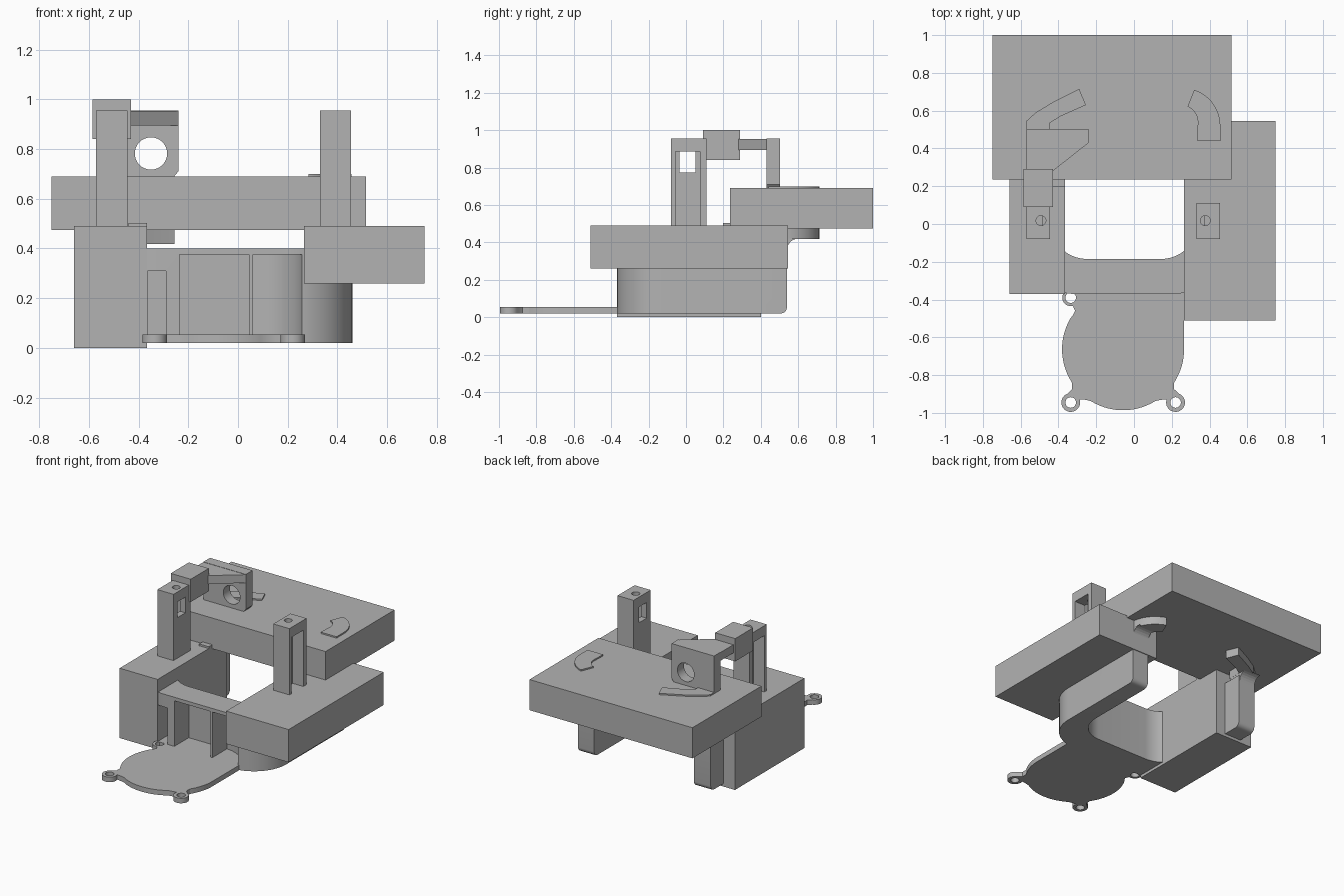
import bpy, bmesh, math
from mathutils import Vector

if "Cube" in bpy.data.objects:
    bpy.data.objects.remove(bpy.data.objects["Cube"])

grey = bpy.data.materials.new("plain_grey")
grey.diffuse_color = (0.45, 0.45, 0.45, 1)
grey.use_nodes = True
grey.node_tree.nodes["Principled BSDF"].inputs["Base Color"].default_value = grey.diffuse_color


def arc(cx, cy, r, a0, a1, n=14):
    return [(cx + r * math.cos(math.radians(a0 + (a1 - a0) * i / n)),
             cy + r * math.sin(math.radians(a0 + (a1 - a0) * i / n))) for i in range(n + 1)]


def prism(name, pts, lo, hi, axis="z", round_ends=None):
    """Extrude a closed outline along an axis."""
    place = {"z": lambda a, b, c: (a, b, c),
             "x": lambda a, b, c: (c, a, b),
             "y": lambda a, b, c: (a, c, b)}[axis]
    bm = bmesh.new()
    base = bm.faces.new([bm.verts.new(place(a, b, lo)) for a, b in pts])
    ext = bmesh.ops.extrude_face_region(bm, geom=[base])
    shift = Vector(place(0, 0, hi - lo))
    for v in ext["geom"]:
        if isinstance(v, bmesh.types.BMVert):
            v.co += shift
    bmesh.ops.recalc_face_normals(bm, faces=bm.faces)
    if round_ends:
        edges = [e for e in bm.edges if all(round_ends(v.co) for v in e.verts)]
        bmesh.ops.bevel(bm, geom=edges, offset=0.035, segments=5, profile=0.5, affect="EDGES")
    me = bpy.data.meshes.new(name)
    bm.to_mesh(me)
    bm.free()
    me.materials.append(grey)
    ob = bpy.data.objects.new(name, me)
    bpy.context.collection.objects.link(ob)
    return ob


def box(name, x0, x1, y0, y1, z0, z1):
    return prism(name, [(x0, y0), (x1, y0), (x1, y1), (x0, y1)], z0, z1)


def cut(ob, *cutters):
    for c in cutters:
        m = ob.modifiers.new("cut", "BOOLEAN")
        m.operation, m.solver, m.object = "DIFFERENCE", "EXACT", c
        bpy.context.view_layer.objects.active = ob
        bpy.ops.object.modifier_apply(modifier=m.name)
        bpy.data.objects.remove(c)
    return ob


def hole(x, y, r, lo, hi, axis="z"):
    return prism("cutter", arc(x, y, r, 0, 348.75, 31), lo, hi, axis)


def smooth(ob):
    bpy.ops.object.select_all(action="DESELECT")
    ob.select_set(True)
    bpy.context.view_layer.objects.active = ob
    bpy.ops.object.shade_smooth_by_angle(angle=math.radians(30))


# Main blocks
box("rear_slab", -0.75, 0.515, 0.235, 1.0, 0.475, 0.69)
box("left_block", -0.66, -0.365, -0.37, 0.40, 0.0, 0.49)
box("right_block", 0.265, 0.75, -0.51, 0.545, 0.26, 0.49)
box("left_block_lip", -0.44, -0.365, 0.197, 0.30, 0.40, 0.503)

# U-shaped air duct with an open front
outline = ([(-0.57, 0.54)] + arc(-0.32, -0.12, 0.25, 180, 270) + arc(0.21, -0.12, 0.25, 270, 360)
           + [(0.46, 0.54), (0.335, 0.54)] + arc(0.145, 0.005, 0.19, 360, 270)
           + arc(-0.25, 0.005, 0.19, 270, 180) + [(-0.44, 0.54)])
duct = prism("air_duct", outline, 0.02, 0.40,
             round_ends=lambda co: co.y > 0.53 and co.z < 0.03)
cut(duct,
    box("cutter", -0.235, 0.045, -0.45, -0.21, 0.055, 0.375),
    prism("cutter", [(0.06, -0.45), (0.262, -0.45)] + arc(0.06, -0.412, 0.202, 0, 90), 0.055, 0.375),
    box("cutter", -0.364, -0.29, -0.45, -0.23, 0.055, 0.31))

# Fan plate with three mounting ears
cx, cy, r = -0.058, -0.663, 0.323
ears = [(-0.335, -0.39), (-0.335, -0.945), (0.22, -0.945)]
plate = prism("fan_plate",
              arc(*ears[0], 0.045, 30, 285) + [(-0.312, -0.46), (-0.322, -0.48)]
              + arc(cx, cy, r, 150, 213) + [(-0.328, -0.875)]
              + arc(*ears[1], 0.05, 110, 380) + [(-0.262, -0.93)]
              + arc(cx, cy, r, 238, 302) + [(0.150, -0.93)]
              + arc(*ears[2], 0.05, 160, 430) + [(0.213, -0.875)]
              + arc(cx, cy, r, 327, 360) + [(0.265, -0.365)], 0.02, 0.055)
cut(plate, *[hole(x, y, 0.028, 0, 0.1) for x, y in ears])

# Posts: outer slot, inner window and a screw hole in the top
MID = -0.0575
for side, name in ((-1, "left_post"), (1, "right_post")):
    def span(a, b):
        return sorted((MID + side * a, MID + side * b))
    post = box(name, *span(0.3875, 0.5125), -0.08, 0.11, 0.485, 0.955)
    cut(post,
        box("cutter", *span(0.43, 0.55), -0.055, 0.075, 0.40, 0.885),
        box("cutter", *span(0.35, 0.45), -0.035, 0.052, 0.775, 0.885),
        hole(MID + side * 0.435, 0.018, 0.026, 0.86, 1.0))
    smooth(post)

# Sensor bracket: cube, flat arm and drilled upright plate
box("bracket_cube", -0.585, -0.43, 0.09, 0.29, 0.84, 1.0)
prism("bracket_arm", [(-0.57, 0.28), (-0.43, 0.28), (-0.24, 0.43), (-0.24, 0.46), (-0.57, 0.46)],
      0.895, 0.953)
upright = prism("bracket_plate", [(-0.57, 0.68), (-0.265, 0.68), (-0.24, 0.71), (-0.24, 0.955),
                                  (-0.57, 0.955)], 0.43, 0.503, "y")
cut(upright, hole(-0.35, 0.782, 0.065, 0.3, 0.6, "y"))

# Risers and curved nozzles at the duct ends
left_nozzle = prism("left_nozzle", [(-0.57, 0.44), (-0.445, 0.44), (-0.445, 0.535), (-0.39, 0.57),
                                    (-0.255, 0.63), (-0.29, 0.715), (-0.43, 0.645), (-0.52, 0.59),
                                    (-0.57, 0.545)], 0.418, 0.70)
right_nozzle = prism("right_nozzle", [(0.335, 0.44), (0.457, 0.44)]
                     + arc(0.257, 0.52, 0.20, 0, 72) + arc(0.25, 0.54, 0.088, 68, 0), 0.418, 0.70)
for name, x0 in (("left_riser", -0.57), ("right_riser", 0.335)):
    box(name, x0, x0 + 0.124, 0.44, 0.54, 0.39, 0.60)
    prism(name + "_fillet", [(0.53, 0.36)] + arc(0.60, 0.36, 0.06, 180, 90, 6) + [(0.53, 0.42)],
          x0, x0 + 0.124, "x")

for ob in (duct, plate, upright, left_nozzle, right_nozzle):
    smooth(ob)
